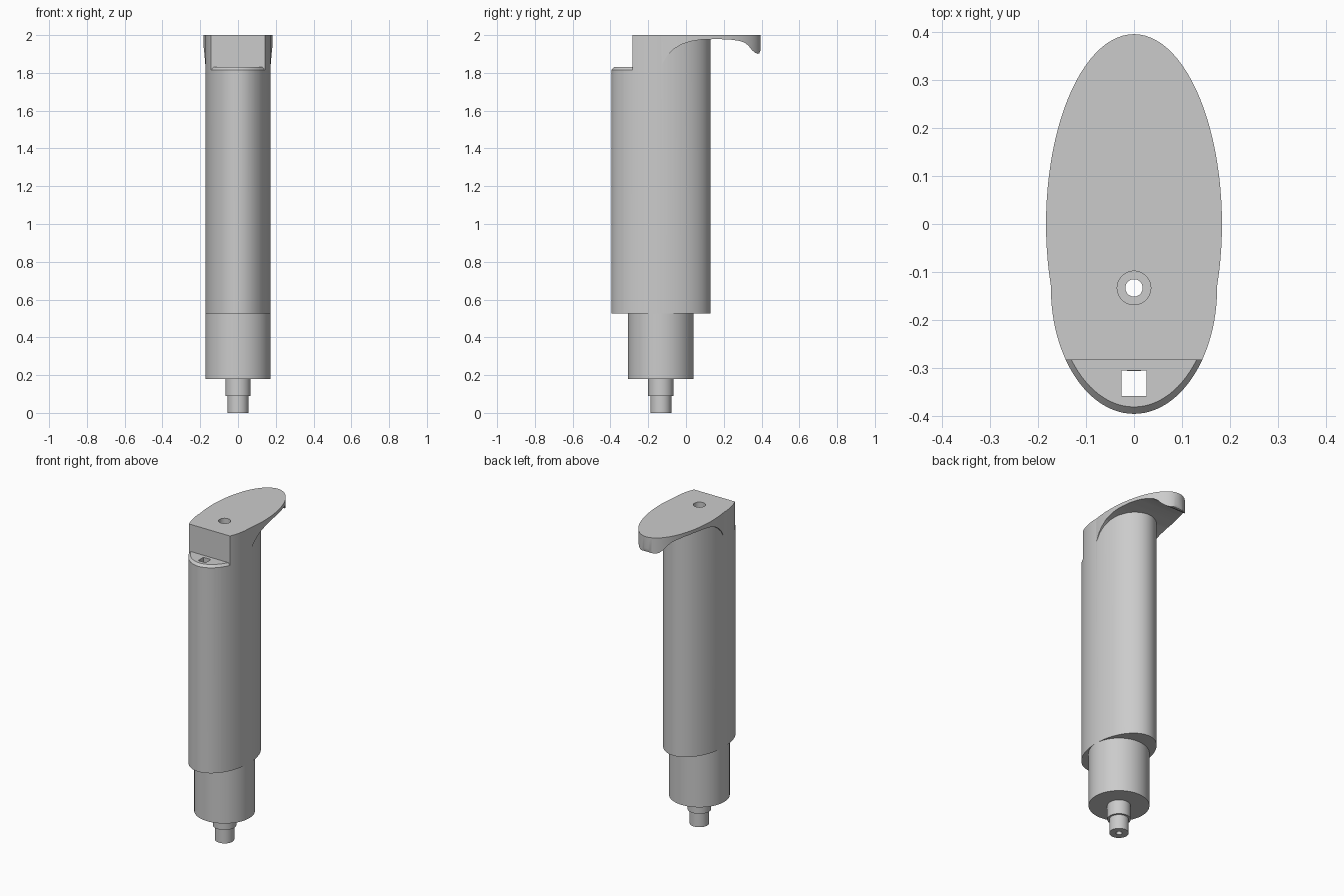
import bpy, bmesh, math

if "Cube" in bpy.data.objects:
    bpy.data.objects.remove(bpy.data.objects["Cube"], do_unlink=True)

grey = bpy.data.materials.new("plain grey")
grey.use_nodes = True
grey.diffuse_color = (0.6, 0.6, 0.6, 1)
grey.node_tree.nodes["Principled BSDF"].inputs["Base Color"].default_value = (0.6, 0.6, 0.6, 1)

AXIS = -0.133            # y of the stem axis
RX, RY = 0.173, 0.262    # half widths of the body ellipse


def finish(name, bm):
    bmesh.ops.recalc_face_normals(bm, faces=bm.faces)
    mesh = bpy.data.meshes.new(name)
    bm.to_mesh(mesh)
    bm.free()
    mesh.materials.append(grey)
    ob = bpy.data.objects.new(name, mesh)
    bpy.context.collection.objects.link(ob)
    return ob


def loft(name, rings, cy=AXIS, caps=True, n=96):
    """Stack elliptical rings (half width x, half width y, z)."""
    bm = bmesh.new()
    loops = []
    for rx, ry, z in rings:
        turn = [2 * math.pi * i / n for i in range(n)]
        loops.append([bm.verts.new((rx * math.cos(a), cy + ry * math.sin(a), z)) for a in turn])
    for low, high in zip(loops, loops[1:]):
        for i in range(n):
            j = (i + 1) % n
            bm.faces.new((low[i], low[j], high[j], high[i]))
    if caps:
        bm.faces.new(loops[0])
        bm.faces.new(loops[-1])
    return finish(name, bm)


def slab(name, outline, half):
    """Extrude a (y, z) outline along x."""
    bm = bmesh.new()
    face = bm.faces.new([bm.verts.new((-half, y, z)) for y, z in outline])
    moved = bmesh.ops.extrude_face_region(bm, geom=[face])["geom"]
    verts = [v for v in moved if isinstance(v, bmesh.types.BMVert)]
    bmesh.ops.translate(bm, verts=verts, vec=(2 * half, 0, 0))
    return finish(name, bm)


def block(name, y0, y1, z0, z1, half):
    return slab(name, [(y0, z0), (y1, z0), (y1, z1), (y0, z1)], half)


def combine(ob, other, operation):
    mod = ob.modifiers.new("combine", "BOOLEAN")
    mod.operation, mod.object, mod.solver = operation, other, "EXACT"
    bpy.context.view_layer.objects.active = ob
    bpy.ops.object.modifier_apply(modifier=mod.name)
    bpy.data.objects.remove(other, do_unlink=True)


def smooth(ob):
    bpy.ops.object.select_all(action="DESELECT")
    ob.select_set(True)
    bpy.context.view_layer.objects.active = ob
    bpy.ops.object.shade_smooth_by_angle(angle=math.radians(30))


# Oval body
body = loft("body", [(RX, RY, 0.525), (RX, RY, 2.1)])

# Overhanging head with a curved underside and hooked tip
underside = [(-0.2, 1.76), (-0.13, 1.84), (-0.1, 1.892), (-0.07, 1.922), (-0.03, 1.948),
             (0.02, 1.966), (0.08, 1.976), (0.16, 1.979), (0.23, 1.977), (0.28, 1.97),
             (0.31, 1.96), (0.33, 1.945), (0.35, 1.92), (0.365, 1.907), (0.38, 1.901),
             (0.388, 1.904), (0.393, 1.915), (0.395, 1.935)]
head = loft("head", [(0.183, 0.395, 1.6), (0.183, 0.395, 2.1)], cy=0)
combine(head, slab("underside_profile", underside + [(0.395, 2.05), (-0.2, 2.05)], 0.3), "INTERSECT")
combine(body, head, "UNION")

# Flat top and front shelf with a chamfered rim
combine(body, block("top_cutter", -1, 1, 2.0, 2.3, 0.6), "DIFFERENCE")
notch = block("notch_cutter", -0.8, -0.283, 1.79, 2.2, 0.5)
rim = loft("rim_shape", [(RX * 1.165, RY * 1.165, 1.77), (RX * 0.945, RY * 0.945, 1.83)])
combine(notch, rim, "DIFFERENCE")
combine(body, notch, "DIFFERENCE")

# Square channel and counterbored centre hole
combine(body, block("channel_cutter", -0.358, -0.305, 0.4, 2.2, 0.026), "DIFFERENCE")
bore = loft("bore_cutter", [(0.018, 0.018, 0.4), (0.018, 0.018, 1.85),
                            (0.035, 0.035, 1.85), (0.035, 0.035, 2.2)], n=48)
combine(body, bore, "DIFFERENCE")
smooth(body)

# Round lower stem with stepped spigot and through hole
steps = [(0.018, 0.525), (0.018, 0), (0.055, 0), (0.055, 0.09),
         (0.067, 0.09), (0.067, 0.18), (RX, 0.18), (RX, 0.525)]
smooth(loft("lower_stem", [(r, r, z) for r, z in steps], caps=False))
